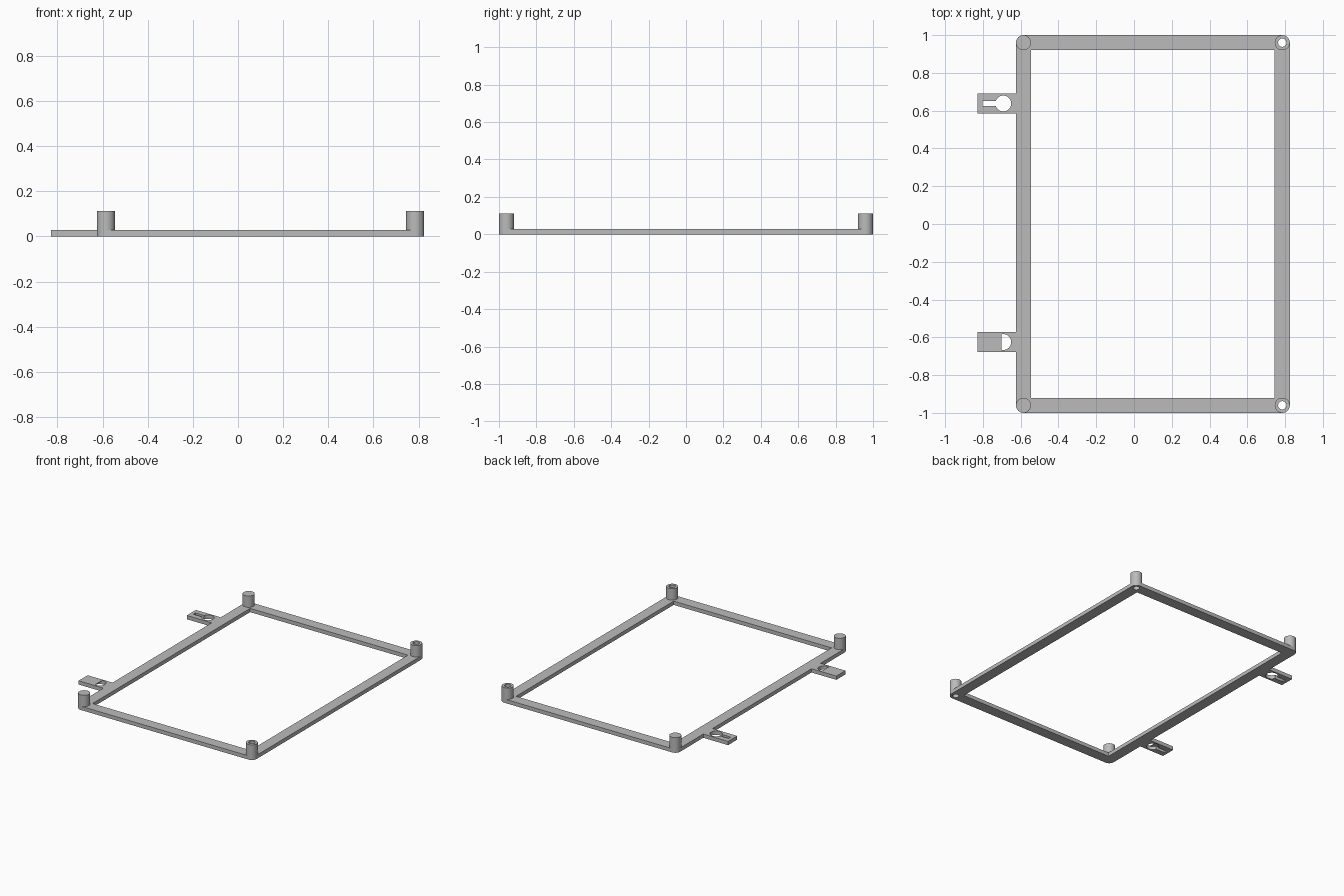
import bpy
import bmesh
from math import cos, sin, pi, radians, asin

cube = bpy.data.objects.get("Cube")
if cube:
    bpy.data.objects.remove(cube, do_unlink=True)

grey = bpy.data.materials.new("plain grey")
grey.use_nodes = True
COLOUR = (0.5, 0.5, 0.5, 1)
grey.diffuse_color = COLOUR
grey.node_tree.nodes["Principled BSDF"].inputs["Base Color"].default_value = COLOUR

LEFT, RIGHT, END = -0.585, 0.785, 0.96   # post centres
R, BORE = 0.04, 0.022
BAR, TOP = 0.028, 0.112


def arc(x, y, r, start=0, stop=2 * pi, steps=40):
    """Points along an arc; a full circle leaves out its repeated end."""
    full = abs(stop - start - 2 * pi) < 0.001
    count = steps if full else steps + 1
    return [(x + r * cos(start + (stop - start) * i / steps),
             y + r * sin(start + (stop - start) * i / steps)) for i in range(count)]


def rect(x0, x1, y0, y1):
    return [(x0, y0), (x1, y0), (x1, y1), (x0, y1)]


def plate(name, z0, z1, outlines):
    """Extrude nested outlines (the inner ones become holes) from z0 to z1."""
    curve = bpy.data.curves.new(name, "CURVE")
    curve.dimensions = "2D"
    curve.fill_mode = "BOTH"
    curve.extrude = (z1 - z0) / 2
    for points in outlines:
        spline = curve.splines.new("POLY")
        spline.points.add(len(points) - 1)
        for p, (x, y) in zip(spline.points, points):
            p.co = (x, y, 0, 1)
        spline.use_cyclic_u = True
    temp = bpy.data.objects.new(name + " outline", curve)
    bpy.context.collection.objects.link(temp)
    bpy.context.view_layer.update()
    graph = bpy.context.evaluated_depsgraph_get()
    mesh = bpy.data.meshes.new_from_object(temp.evaluated_get(graph))
    bpy.data.objects.remove(temp, do_unlink=True)

    bm = bmesh.new()
    bm.from_mesh(mesh)
    bmesh.ops.remove_doubles(bm, verts=bm.verts, dist=0.0001)
    bmesh.ops.translate(bm, verts=bm.verts, vec=(0, 0, (z0 + z1) / 2))
    bmesh.ops.recalc_face_normals(bm, faces=bm.faces)
    bm.to_mesh(mesh)
    bm.free()
    mesh.name = name
    mesh.materials.clear()
    mesh.materials.append(grey)
    obj = bpy.data.objects.new(name, mesh)
    bpy.context.collection.objects.link(obj)
    bpy.ops.object.select_all(action="DESELECT")
    obj.select_set(True)
    bpy.context.view_layer.objects.active = obj
    bpy.ops.object.shade_smooth_by_angle(angle=radians(30))
    return obj


# Rectangular frame with rounded corners, bored under the right-hand posts
corners = [(RIGHT, END), (LEFT, END), (LEFT, -END), (RIGHT, -END)]
outer = []
for i, (x, y) in enumerate(corners):
    outer += arc(x, y, R, i * pi / 2, (i + 1) * pi / 2, 10)
inner = rect(LEFT + R, RIGHT - R, -END + R, END - R)
bores = [arc(RIGHT, y, BORE) for y in (END, -END)]
plate("frame", 0, BAR, [outer, inner] + bores)

# Corner posts: solid pegs on one side, hollow sleeves on the other
for side, y in (("front", -END), ("back", END)):
    plate(side + "_peg", BAR, TOP, [arc(LEFT, y, R)])
    plate(side + "_sleeve", BAR, TOP, [arc(RIGHT, y, R), arc(RIGHT, y, BORE)])


# Hanging tabs with keyholes
HOLE_X, HOLE_R, SLOT = -0.692, 0.042, 0.013
EDGE = LEFT - R


def keyhole(y):
    a = asin(SLOT / HOLE_R)
    return arc(HOLE_X, y, HOLE_R, -pi + a, pi - a) + [(-0.803, y + SLOT), (-0.803, y - SLOT)]


def tab_outline(y):
    return rect(-0.828, EDGE, y - 0.053, y + 0.053)


BACK, FRONT = 0.638, -0.625
plate("back_tab", 0, BAR, [tab_outline(BACK), keyhole(BACK)])

# The front tab has a skin that closes its slot from above
SKIN = 0.024
plate("front_tab", 0, SKIN, [tab_outline(FRONT), keyhole(FRONT)])
half_hole = arc(HOLE_X, FRONT, HOLE_R, -pi * 0.58, pi * 0.58)
plate("front_tab_skin", SKIN, BAR, [tab_outline(FRONT), half_hole])
